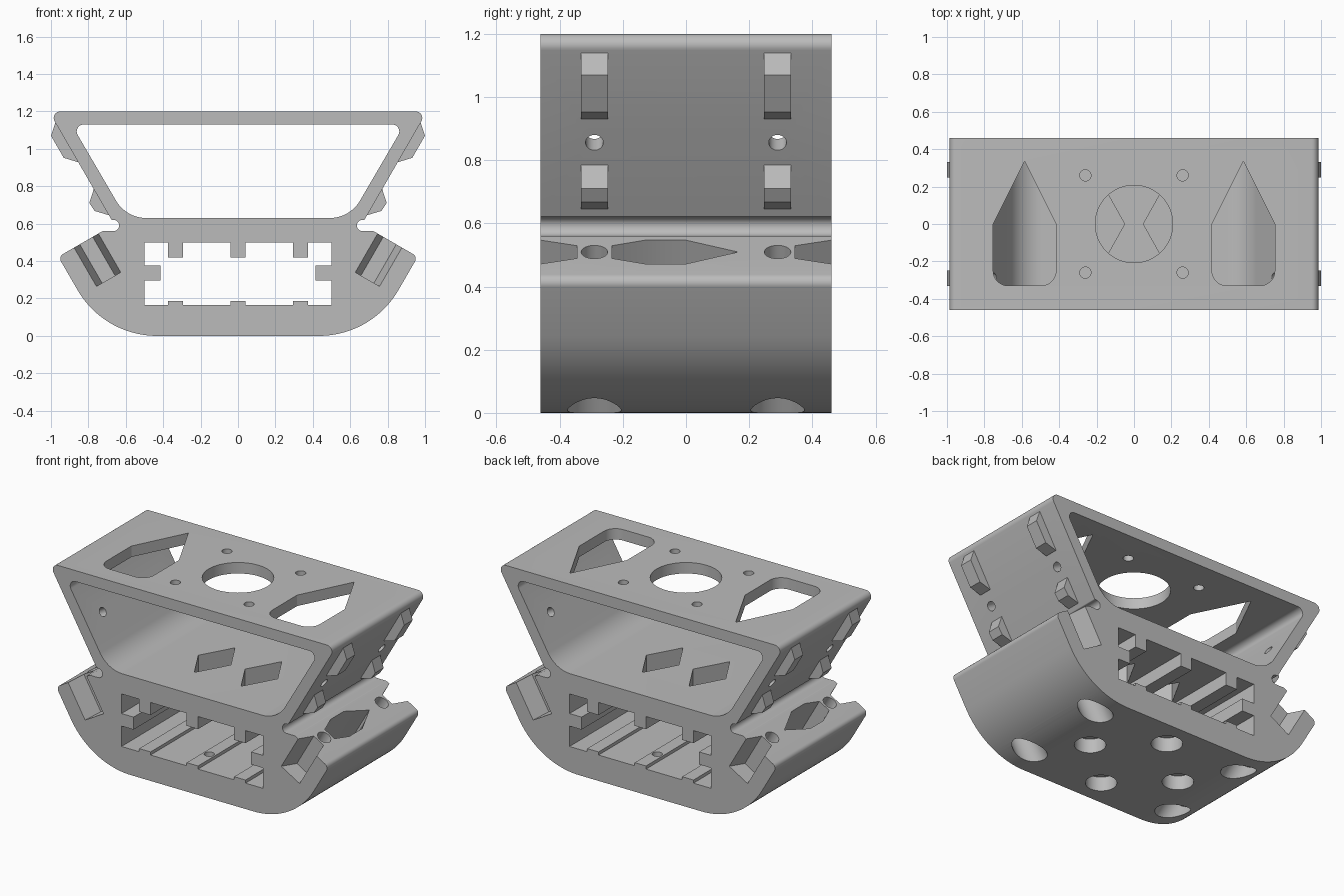
import bpy
import bmesh
import math
from mathutils import Vector

if "Cube" in bpy.data.objects:
    bpy.data.objects.remove(bpy.data.objects["Cube"], do_unlink=True)

DEPTH = 0.46            # half length of the extruded body
C30, S30 = math.cos(math.pi / 6), 0.5
X, Y, Z = Vector((1, 0, 0)), Vector((0, 1, 0)), Vector((0, 0, 1))

grey = bpy.data.materials.new("plain_grey")
grey.use_nodes = True
colour = (0.5, 0.5, 0.5, 1)
grey.diffuse_color = colour
grey.node_tree.nodes["Principled BSDF"].inputs["Base Color"].default_value = colour


def rounded(corners):
    """Outline from (u, v, radius) corners, with an arc at each radius."""
    out = []
    for i, (u, v, r) in enumerate(corners):
        p = Vector((u, v))
        if r == 0:
            out.append(p)
            continue
        a = (Vector(corners[i - 1][:2]) - p).normalized()
        b = (Vector(corners[(i + 1) % len(corners)][:2]) - p).normalized()
        half = a.angle(b) / 2
        centre = p + (a + b).normalized() * (r / math.sin(half))
        start = p + a * (r / math.tan(half)) - centre
        end = p + b * (r / math.tan(half)) - centre
        sweep = math.pi - 2 * half
        steps = 24 if r > 0.15 else 8
        for k in range(steps + 1):
            t = k / steps
            out.append(centre + (start * math.sin((1 - t) * sweep)
                                 + end * math.sin(t * sweep)) / math.sin(sweep))
    return out


def circle(r, u=0, v=0, n=32):
    return [(u + r * math.cos(2 * math.pi * k / n),
             v + r * math.sin(2 * math.pi * k / n)) for k in range(n)]


def prism(name, outline, origin, axes, w0, w1):
    """Extrude an outline in the (u, v) plane from w0 to w1 along w."""
    au, av, aw = axes
    bm = bmesh.new()
    face = bm.faces.new([bm.verts.new(Vector(origin) + au * p[0] + av * p[1] + aw * w0)
                         for p in outline])
    moved = bmesh.ops.extrude_face_region(bm, geom=[face])["geom"]
    bmesh.ops.translate(bm, vec=aw * (w1 - w0),
                        verts=[g for g in moved if isinstance(g, bmesh.types.BMVert)])
    bmesh.ops.recalc_face_normals(bm, faces=bm.faces)
    mesh = bpy.data.meshes.new(name)
    bm.to_mesh(mesh)
    bm.free()
    obj = bpy.data.objects.new(name, mesh)
    bpy.context.collection.objects.link(obj)
    mesh.materials.append(grey)
    return obj


def activate(obj):
    bpy.ops.object.select_all(action="DESELECT")
    obj.select_set(True)
    bpy.context.view_layer.objects.active = obj


def cut(outline, origin, axes, w0, w1):
    """Remove a prism from the body."""
    cutter = prism("cutter", outline, origin, axes, w0, w1)
    cutter.hide_render = True
    activate(body)
    mod = body.modifiers.new("cut", "BOOLEAN")
    mod.operation = "DIFFERENCE"
    mod.solver = "EXACT"
    mod.object = cutter
    bpy.ops.object.modifier_apply(modifier=mod.name)
    bpy.data.objects.remove(cutter, do_unlink=True)


def mirrored(half):
    return half + [(-u, v, r) for u, v, r in reversed(half)]


PROFILE = (X, Z, Y)
PLAN = (X, Y, Z)
O = (0, 0, 0)

# Outer body: curved hull, flank shoulders, side notches and flared top
body = prism("body", rounded(mirrored([
    (0.716, 0, 0.49), (0.961, 0.423, 0.03), (0.724, 0.56, 0.02),
    (0.636, 0.56, 0.029), (0.636, 0.62, 0.029), (0.676, 0.62, 0.008),
    (1.011, 1.2, 0.035)])), O, PROFILE, -DEPTH, DEPTH)

# Upper trapezoid opening
cut(rounded(mirrored([(0.598, 0.63, 0.187), (0.89, 1.13, 0.037)])),
    O, PROFILE, -1, 1)

# Lower bay with guide ribs on all four sides
ribs = (0.335, 0, -0.335)
side = [(0.5, 0.165), (0.5, 0.295), (0.415, 0.295), (0.415, 0.375), (0.5, 0.375), (0.5, 0.5)]
bay = list(side)
for c in ribs:
    bay += [(c + 0.04, 0.5), (c + 0.04, 0.42), (c - 0.04, 0.42), (c - 0.04, 0.5)]
bay += [(-u, v) for u, v in reversed(side)]
for c in reversed(ribs):
    bay += [(c - 0.04, 0.165), (c - 0.04, 0.185), (c + 0.04, 0.185), (c + 0.04, 0.165)]
cut(bay, O, PROFILE, -1, 1)

# Top plate: round port and four screw holes
cut(circle(0.207, n=64), O, PLAN, 1, 1.3)
for sx in (-1, 1):
    for sy in (-1, 1):
        cut(circle(0.03, 0.26 * sx, 0.26 * sy), O, PLAN, 1, 1.3)

# Underside: counterbored screw holes in a diamond pattern
for u, v in ((0.325, 0), (-0.325, 0), (0, 0.29), (0, -0.29)):
    cut(circle(0.09, u, v), O, PLAN, -0.1, 0.09)
    cut(circle(0.03, u, v), O, PLAN, 0.05, 0.25)

for s, label in ((1, "left"), (-1, "right")):
    # Pointed window in the top plate
    cut(rounded([(-0.168, -0.33, 0.08), (0.168, -0.33, 0.08),
                 (0.168, 0, 0), (0, 0.335, 0), (-0.168, 0, 0)]),
        (0.585 * s, 0, 0), PLAN, 1.06, 1.3)

    # Diamond opening in the deck
    cut([(0.115, 0), (0, 0.205), (-0.115, 0), (0, -0.205)],
        (0.165 * s, 0, 0), PLAN, 0.46, 0.72)

    # Flank pockets: one in the middle, one open at each end
    flank = (Y, Vector((C30 * s, 0, -S30)), Vector((S30 * s, 0, C30)))
    centre = (0.812 * s, 0, 0.51)
    cut([(-0.235, -0.04), (-0.13, -0.075), (0, -0.075), (0.165, 0),
         (0, 0.075), (-0.13, 0.075), (-0.235, 0.04)], centre, flank, -0.24, 0.08)
    for e in (-1, 1):
        cut([(0.345 * e, -0.04), (0.46 * e, -0.075), (0.52 * e, -0.075),
             (0.52 * e, 0.075), (0.46 * e, 0.075), (0.345 * e, 0.04)],
            centre, flank, -0.24, 0.08)

    wall = (Y, Vector((S30 * s, 0, C30)), Vector((C30 * s, 0, -S30)))
    for y, end in ((-0.29, "front"), (0.29, "back")):
        # Counterbored screw holes through the flank
        cut(circle(0.042, y, 0), centre, flank, -0.7, 0.08)
        cut(circle(0.085, y, 0), centre, flank, -0.8, -0.42)
        # Screw hole through the flared wall
        cut(circle(0.028, y, 0), (0.81 * s, 0, 0.857), wall, -0.15, 0.08)
        # Wedge lugs on the flared wall
        for level, pts in (
                ("upper", [(0.976, 1.14), (1.0, 1.07), (0.932, 0.952),
                           (0.86, 0.93), (0.83, 0.93), (0.95, 1.14)]),
                ("lower", [(0.771, 0.785), (0.795, 0.71), (0.767, 0.668),
                           (0.69, 0.645), (0.67, 0.645), (0.745, 0.785)])):
            prism(f"{label}_{end}_{level}_lug", [(s * u, v) for u, v in pts],
                  (0, y, 0), PROFILE, -0.0425, 0.0425)

# Smooth the rounded surfaces, keep the edges crisp
activate(body)
bpy.ops.object.shade_smooth_by_angle(angle=math.radians(25))
